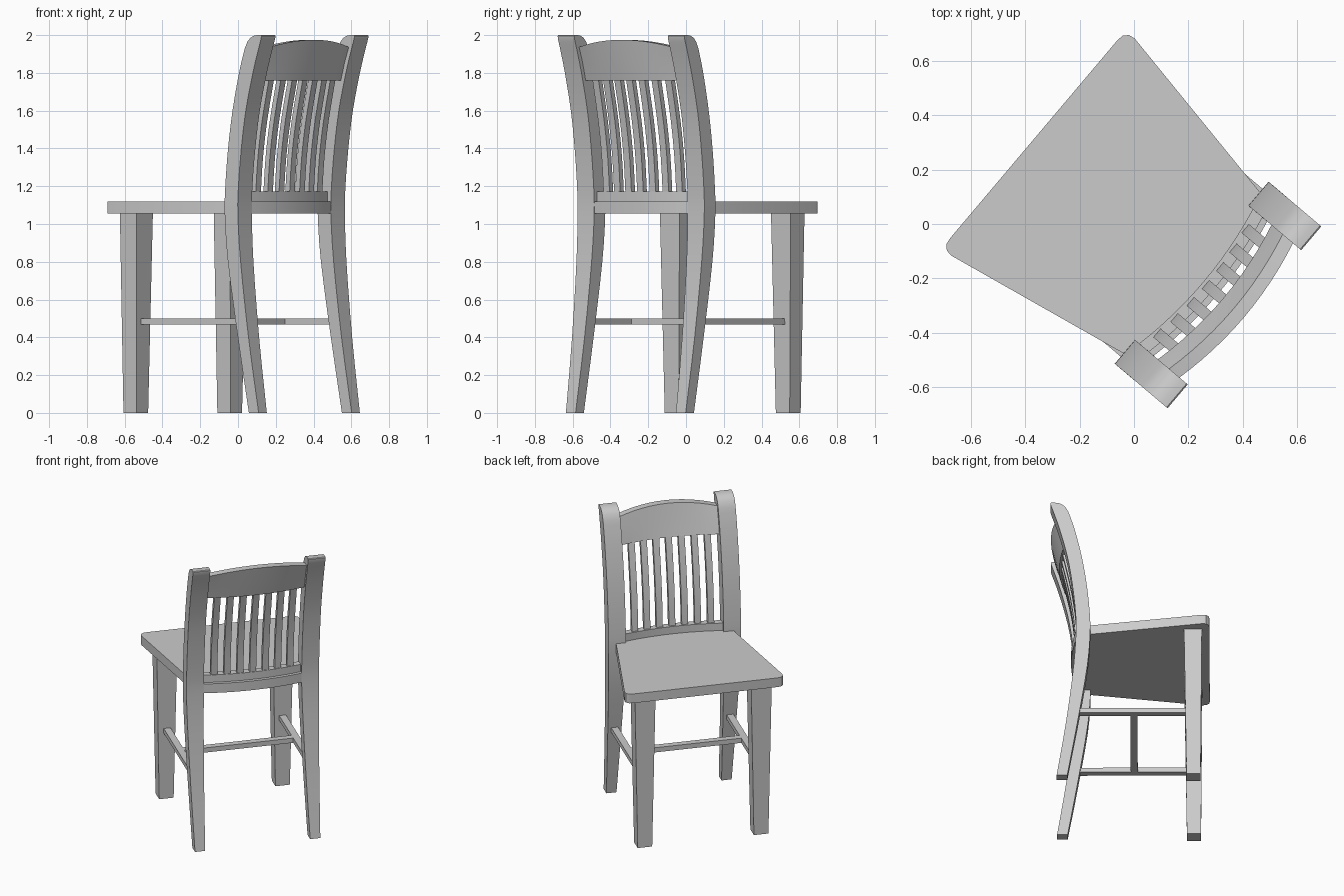
import bpy, bmesh, math
from mathutils import Matrix, Vector

if "Cube" in bpy.data.objects:
    bpy.data.objects.remove(bpy.data.objects["Cube"])

# Chair is built locally facing +Y, then turned to its final direction
TURN = Matrix.Rotation(math.radians(49.8), 4, 'Z')


def loft(name, rings):
    """Skin a list of closed rings of points and cap both ends."""
    bm = bmesh.new()
    vs = [[bm.verts.new(TURN @ Vector(p)) for p in r] for r in rings]
    n = len(rings[0])
    for r0, r1 in zip(vs, vs[1:]):
        for i in range(n):
            j = (i + 1) % n
            bm.faces.new((r0[i], r0[j], r1[j], r1[i]))
    bm.faces.new(vs[0])
    bm.faces.new(vs[-1])
    bmesh.ops.recalc_face_normals(bm, faces=bm.faces)
    me = bpy.data.meshes.new(name)
    bm.to_mesh(me)
    bm.free()
    ob = bpy.data.objects.new(name, me)
    bpy.context.collection.objects.link(ob)
    bpy.ops.object.select_all(action='DESELECT')
    ob.select_set(True)
    bpy.context.view_layer.objects.active = ob
    bpy.ops.object.shade_smooth_by_angle(angle=math.radians(30))
    return ob


def rect(x0, x1, y0, y1, z):
    return [(x0, y0, z), (x1, y0, z), (x1, y1, z), (x0, y1, z)]


def smooth(rows, steps=3):
    """Catmull-Rom refinement of a table of rows."""
    out = []
    for i in range(len(rows) - 1):
        p = [Vector(rows[max(0, min(len(rows) - 1, i + k))]) for k in (-1, 0, 1, 2)]
        for s in range(steps):
            t = s / steps
            out.append(0.5 * (2 * p[1] + (p[2] - p[0]) * t
                              + (2 * p[0] - 5 * p[1] + 4 * p[2] - p[3]) * t * t
                              + (3 * p[1] - p[0] - 3 * p[2] + p[3]) * t ** 3))
    return out + [Vector(rows[-1])]


def bow(x, depth):
    """Backward bulge between the posts."""
    return depth * (1 - (x / 0.33) ** 2)


XS = [-0.33 + 0.66 * i / 12 for i in range(13)]

# Back posts: height, front, back (distance behind centre), width
post = smooth([(0, .426, .494, .067), (.4, .358, .432, .087), (.8, .297, .385, .105),
               (1.05, .279, .37, .115), (1.2, .283, .374, .115), (1.4, .302, .394, .115),
               (1.6, .333, .425, .115), (1.8, .378, .474, .115), (1.93, .418, .514, .115)])
post += [Vector(r) for r in ((1.965, .436, .526, .115), (1.985, .456, .532, .115),
                             (1.996, .478, .533, .115), (2.0, .505, .528, .115))]
for side, s in (("left", -1), ("right", 1)):
    c = .3815 * s
    loft("back_post_" + side,
         [rect(c - w / 2, c + w / 2, -b, -a, z) for z, a, b, w in post])
    # Tapered front legs
    c = .385 * s
    loft("front_leg_" + side, [rect(c - .048, c + .048, .338, .428, 0),
                               rect(c - .068, c + .068, .322, .436, 1.06)])
    # Side stretchers
    loft("side_stretcher_" + side, [rect(.36 * s, .405 * s, -.37, .34, z)
                                    for z in (.467, .5)])

# Cross stretcher
loft("cross_stretcher", [rect(-.365, .365, -.022, .023, z) for z in (.467, .5)])

# Seat, tapering to the back with clipped front corners
half = [(.478, .484), (.503, .48), (.52, .464), (.524, .44), (.388, -.285), (.325, -.3)]
outline = half + [(x, -.368 - bow(x, .035)) for x in reversed(XS)]
outline += [(-x, y) for x, y in reversed(half)]
loft("seat", [[(x, y, z) for x, y in outline] for z in (1.055, 1.12)])

# Lower back rail
rings = []
for x in XS:
    d = bow(x, .035)
    f, b = -.298 - d, -.345 - d
    rings.append([(x, f, 1.11), (x, b, 1.11), (x, b, 1.172), (x, f, 1.172)])
loft("lower_back_rail", rings)

# Crest rail with arched top
rings = []
for x in XS:
    d, top = bow(x, .04), 1.935 + bow(x, .04)
    rings.append([(x, -.388 - d, 1.76), (x, -.438 - d, 1.76), (x, -.462 - d, 1.85),
                  (x, -.492 - d, top), (x, -.442 - d, top), (x, -.412 - d, 1.85)])
loft("crest_rail", rings)

# Curved back slats
slat = smooth([(1.16, .323), (1.35, .338), (1.55, .368), (1.78, .418)])
for i in range(7):
    x = (i - 3) * .084
    d = bow(x, .037)
    loft("back_slat_%d" % (i + 1),
         [rect(x - .021, x + .021, -v - d - .015, -v - d + .015, z) for z, v in slat])
